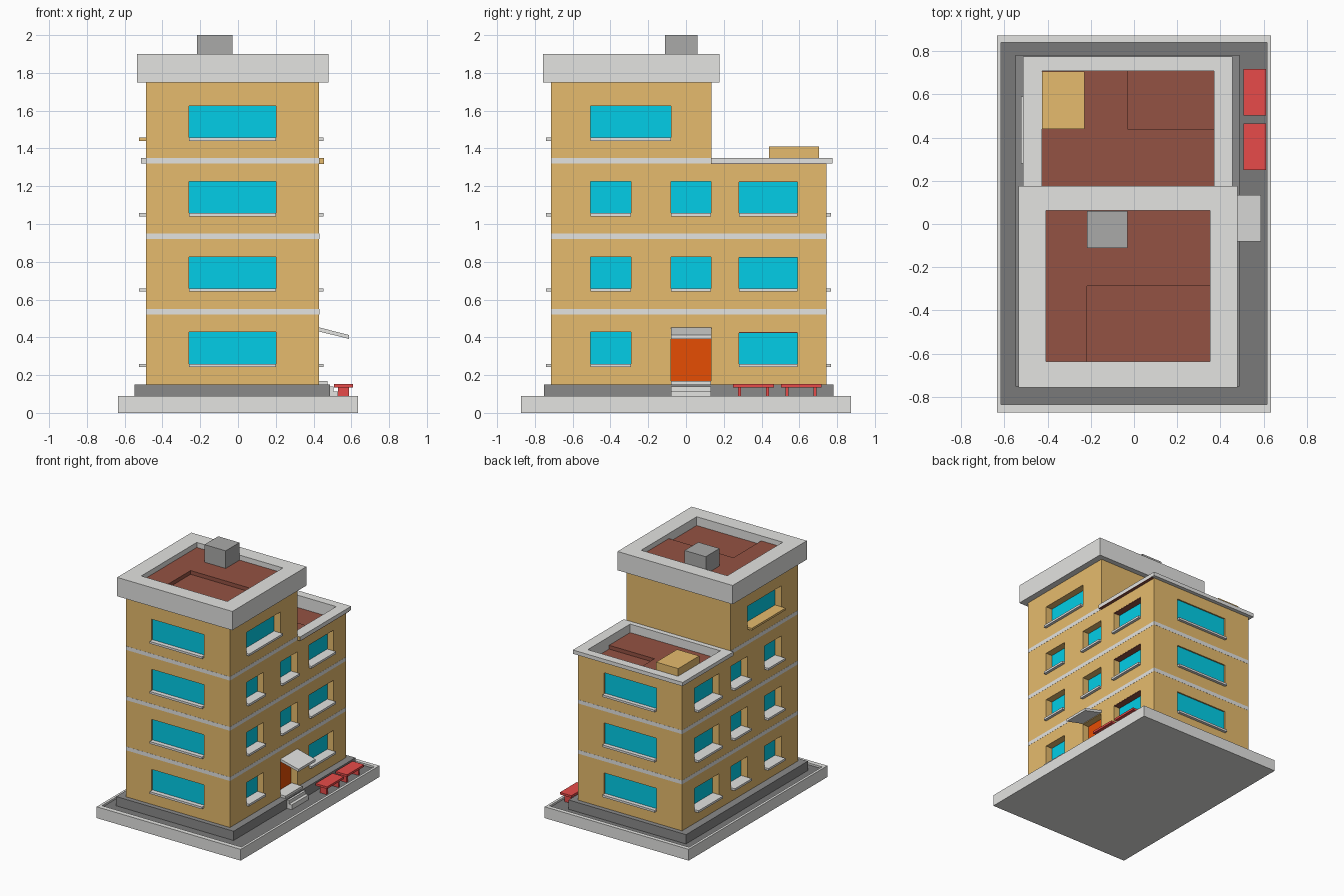
import bpy, bmesh

if "Cube" in bpy.data.objects:
    bpy.data.objects.remove(bpy.data.objects["Cube"])

def srgb(r, g, b):
    f = lambda c: c / 12.92 if c <= 0.04045 else ((c + 0.055) / 1.055) ** 2.4
    return (f(r / 255), f(g / 255), f(b / 255), 1)

def material(name, *rgb):
    m = bpy.data.materials.new(name)
    m.diffuse_color = srgb(*rgb)
    m.use_nodes = True
    m.node_tree.nodes["Principled BSDF"].inputs["Base Color"].default_value = m.diffuse_color
    return m

TAN = material("tan_wall", 230, 187, 109)
LIGHT = material("light_concrete", 227, 227, 225)
DARK = material("dark_paving", 122, 122, 122)
PLINTH = material("plinth_grey", 138, 138, 138)
GREY = material("mid_grey", 170, 170, 169)
BROWN = material("brown_roof", 148, 82, 67)
GLASS = material("cyan_glass", 2, 208, 234)
ORANGE = material("orange_door", 230, 77, 3)
RED = material("red_bench", 233, 76, 74)

def finish(name, bm, *mats):
    bmesh.ops.recalc_face_normals(bm, faces=bm.faces)
    me = bpy.data.meshes.new(name)
    bm.to_mesh(me)
    bm.free()
    for m in mats:
        me.materials.append(m)
    ob = bpy.data.objects.new(name, me)
    bpy.context.collection.objects.link(ob)
    return ob

def boxes(name, mat, *items):
    """Each item is (x0, x1, y0, y1, z0, z1)."""
    bm = bmesh.new()
    for x0, x1, y0, y1, z0, z1 in items:
        vs = bmesh.ops.create_cube(bm, size=1)["verts"]
        for v in vs:
            v.co = (x0 if v.co.x < 0 else x1, y0 if v.co.y < 0 else y1,
                    z0 if v.co.z < 0 else z1)
    return finish(name, bm, mat)

def prism(name, mat, pts, axis, a, b):
    """Extrude a 2D outline along x ((y, z) points), y (x, z) or z (x, y)."""
    bm = bmesh.new()
    def co(p, t):
        c = list(p)
        c.insert(axis, t)
        return c
    lo = [bm.verts.new(co(p, a)) for p in pts]
    hi = [bm.verts.new(co(p, b)) for p in pts]
    bm.faces.new(lo)
    bm.faces.new(hi)
    n = len(pts)
    for i in range(n):
        j = (i + 1) % n
        bm.faces.new((lo[i], lo[j], hi[j], hi[i]))
    return finish(name, bm, mat)

def ring(name, outer, inner, z0, z1, mat, inner_mat=None):
    """Rectangular frame; bounds are (x0, x1, y0, y1)."""
    bm = bmesh.new()
    def loop(r, z):
        x0, x1, y0, y1 = r
        return [bm.verts.new((x, y, z)) for x, y in ((x0, y0), (x1, y0), (x1, y1), (x0, y1))]
    rows = [loop(outer, z0), loop(outer, z1), loop(inner, z1), loop(inner, z0)]
    for k in range(4):
        p, q = rows[k], rows[(k + 1) % 4]
        for i in range(4):
            j = (i + 1) % 4
            f = bm.faces.new((p[i], p[j], q[j], q[i]))
            f.material_index = 1 if k == 2 and inner_mat else 0
    return finish(name, bm, mat, *([inner_mat] if inner_mat else []))

X0, X1, Y0, YM, Y1 = -0.487, 0.43, -0.715, 0.135, 0.745

# Base slab with sunken paving, and plinth
base_in = (-0.615, 0.615, -0.835, 0.84)
ring("base_rim", (-0.635, 0.635, -0.873, 0.873), base_in, 0, 0.09, LIGHT)
boxes("base_slab", LIGHT, base_in + (0.0, 0.06))
boxes("base_paving", DARK, base_in + (0.06, 0.075))
boxes("plinth", PLINTH, (-0.548, 0.488, -0.752, 0.782, 0.07, 0.149))

# Walls: stepped side outline pushed across the width
walls = prism("walls", TAN, [(Y0, 0.148), (Y1, 0.148), (Y1, 1.24), (YM, 1.24), (YM, 1.77), (Y0, 1.77)], 0, X0, X1)

# Openings described per wall: axis, plane, outward sign, depth, sill overhang
SIDES = {"front": (1, Y0, -1, 0.015, 0.025), "back": (1, Y1, 1, 0.015, 0.022),
         "left": (0, X0, -1, 0.06, 0.037), "right": (0, X1, 1, 0.06, 0.022)}

def on_wall(side, a0, a1, d0, d1, z0, z1):
    axis, plane, s, _, _ = SIDES[side]
    p, q = sorted((plane + s * d0, plane + s * d1))
    return (p, q, a0, a1, z0, z1) if axis == 0 else (a0, a1, p, q, z0, z1)

openings = []
for floor in range(4):
    z = 0.247 + 0.399 * floor
    openings.append(("front", -0.26, 0.20, z))
    if floor < 3:
        openings.append(("back", -0.26, 0.20, z))
    for side in ("left", "right"):
        if floor == 3:
            openings.append((side, -0.505, -0.08, z))
            continue
        for a0, a1 in ((-0.505, -0.29), (-0.08, 0.132), (0.28, 0.59)):
            if not (side == "right" and floor == 0 and a0 == -0.08):
                openings.append((side, a0, a1, z))

cuts, glass, sills, tan_sills, lintels = [], [], [], [], []
for side, a0, a1, z in openings:
    depth, over = SIDES[side][3:]
    cuts.append(on_wall(side, a0, a1, -depth, 0.05, z, z + 0.18))
    glass.append(on_wall(side, a0, a1, -depth - 0.002, -depth + 0.004, z, z + 0.18))
    target = tan_sills if side == "left" and z > 1.4 else sills
    target.append(on_wall(side, a0, a1, -depth, over, z - 0.004, z + 0.013))
    if side == "right" and a0 > 0:
        lintels.append(on_wall(side, a0, a1, -depth, -0.001, z + 0.177, z + 0.182))
cuts.append(on_wall("right", -0.08, 0.132, -0.06, 0.05, 0.165, 0.425))

# Cut all openings out of the walls
cutter = boxes("opening_cutter", TAN, *cuts)
cutter.hide_render = True
mod = walls.modifiers.new("openings", 'BOOLEAN')
mod.operation, mod.solver, mod.object = 'DIFFERENCE', 'EXACT', cutter
bpy.context.view_layer.objects.active = walls
bpy.ops.object.modifier_apply(modifier=mod.name)
bpy.data.objects.remove(cutter)

boxes("window_glass", GLASS, *glass)
boxes("window_sills", LIGHT, *sills)
boxes("upper_left_sill", TAN, *tan_sills)
boxes("window_lintels", BROWN, *lintels)
boxes("door", ORANGE, on_wall("right", -0.08, 0.132, -0.062, -0.054, 0.165, 0.425))

# Thin floor bands, almost flush with the walls
for i, (z, back) in enumerate(((0.52, Y1), (0.92, Y1), (1.32, YM))):
    e = 0.001
    ring(f"floor_band_{i + 1}", (X0 - e, X1 + e, Y0 - e, back + e), (X0, X1, Y0, back), z, z + 0.03, LIGHT)

# Lower roof: curb, overhanging cap, two-level floor, hatch box
low = (-0.425, 0.37, 0.175, 0.708)
ring("lower_curb", (X0, X1, YM, Y1), low, 1.24, 1.32, TAN, LIGHT)
ring("lower_roof_cap", (-0.513, 0.455, YM, 0.775), low, 1.32, 1.35, LIGHT)
boxes("cap_soffit", BROWN, (X1, 0.455, YM, Y1, 1.317, 1.3205))
boxes("cap_end", TAN, (X1, 0.455, YM - 0.002, YM + 0.001, 1.318, 1.349))
boxes("lower_roof_sunken_floor", BROWN, low + (1.235, 1.252))
prism("lower_roof_floor", BROWN, [(-0.425, 0.175), (0.37, 0.175), (0.37, 0.44), (-0.03, 0.44),
                                  (-0.03, 0.708), (-0.425, 0.708)], 2, 1.24, 1.282)
boxes("roof_hatch", TAN, (-0.425, -0.23, 0.44, 0.705, 1.27, 1.41))

# Tower roof: heavy parapet, two-level floor, vent block
top = (-0.407, 0.352, -0.637, 0.062)
ring("tower_parapet", (-0.535, 0.48, -0.757, 0.177), top, 1.75, 1.90, LIGHT)
boxes("tower_sunken_floor", BROWN, top + (1.76, 1.83))
prism("tower_floor", BROWN, [(-0.407, -0.637), (-0.217, -0.637), (-0.217, -0.287), (0.352, -0.287),
                             (0.352, 0.062), (-0.407, 0.062)], 2, 1.77, 1.86)
boxes("roof_vent", GREY, (-0.217, -0.03, -0.112, 0.061, 1.84, 2.0))

# Entrance steps and sloped canopy
boxes("entrance_steps", LIGHT, *[(X1 - 0.05, x, -0.08, 0.132, 0.07, z)
                                 for x, z in ((0.475, 0.168), (0.505, 0.14), (0.53, 0.113))])
prism("canopy", LIGHT, [(X1 - 0.01, 0.433), (0.588, 0.392), (0.588, 0.412), (X1 - 0.01, 0.455)], 1, -0.08, 0.134)

# Benches: seat and two legs each
for i, y in enumerate((0.25, 0.502)):
    boxes(f"bench_{i + 1}", RED, (0.508, 0.61, y, y + 0.215, 0.135, 0.152),
          *[(0.53, 0.588, y + d, y + d + 0.016, 0.07, 0.136) for d in (0.025, 0.174)])
